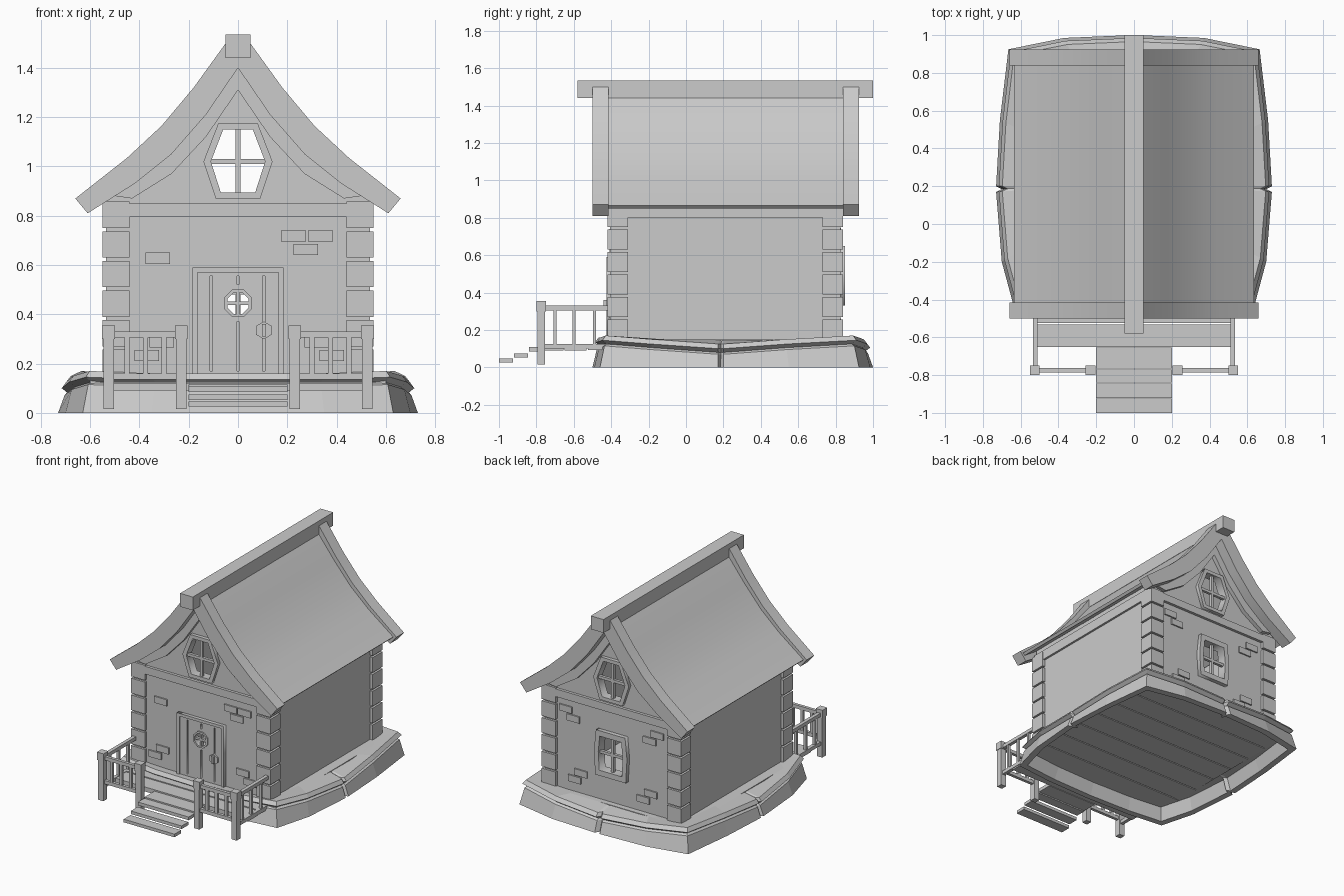
import bpy
import bmesh
import math
from mathutils import Matrix, Vector

default_cube = bpy.data.objects.get("Cube")
if default_cube:
    bpy.data.objects.remove(default_cube, do_unlink=True)

stone = bpy.data.materials.new("plain grey")
stone.use_nodes = True
GREY = (0.6, 0.6, 0.6, 1.0)
stone.diffuse_color = GREY
stone.node_tree.nodes["Principled BSDF"].inputs["Base Color"].default_value = GREY


def finish(name, bm, smooth=False):
    """Turn a bmesh into a named, coloured object."""
    bmesh.ops.remove_doubles(bm, verts=bm.verts, dist=0.0001)
    bmesh.ops.recalc_face_normals(bm, faces=bm.faces)
    mesh = bpy.data.meshes.new(name)
    bm.to_mesh(mesh)
    bm.free()
    mesh.materials.append(stone)
    obj = bpy.data.objects.new(name, mesh)
    bpy.context.collection.objects.link(obj)
    if smooth:
        bpy.ops.object.select_all(action="DESELECT")
        obj.select_set(True)
        bpy.context.view_layer.objects.active = obj
        bpy.ops.object.shade_smooth_by_angle(angle=math.radians(30))
    return obj


def boxes(name, spans, mirror=False):
    """Boxes given as (x0, x1, y0, y1, z0, z1), optionally copied to -x."""
    bm = bmesh.new()
    if mirror:
        spans = spans + [(-s[1], -s[0], *s[2:]) for s in spans]
    for x0, x1, y0, y1, z0, z1 in spans:
        centre = Vector((x0 + x1, y0 + y1, z0 + z1)) / 2
        size = Matrix.Diagonal((x1 - x0, y1 - y0, z1 - z0, 1))
        bmesh.ops.create_cube(bm, size=1, matrix=Matrix.Translation(centre) @ size)
    return finish(name, bm)


def plate(name, outlines, y0, y1, smooth=False):
    """Front-facing outline, with holes, extruded from y0 to y1."""
    curve = bpy.data.curves.new(name, "CURVE")
    curve.dimensions = "2D"
    curve.fill_mode = "BOTH"
    curve.extrude = (y1 - y0) / 2
    for points in outlines:
        spline = curve.splines.new("POLY")
        spline.points.add(len(points) - 1)
        for target, (x, z) in zip(spline.points, points):
            target.co = (x, z, 0, 1)
        spline.use_cyclic_u = True
    temp = bpy.data.objects.new(name + " profile", curve)
    bpy.context.collection.objects.link(temp)
    graph = bpy.context.evaluated_depsgraph_get()
    mesh = bpy.data.meshes.new_from_object(temp.evaluated_get(graph))
    mesh.transform(Matrix.Translation((0, (y0 + y1) / 2, 0)) @ Matrix.Rotation(math.pi / 2, 4, "X"))
    bm = bmesh.new()
    bm.from_mesh(mesh)
    bpy.data.objects.remove(temp)
    bpy.data.curves.remove(curve)
    bpy.data.meshes.remove(mesh)
    return finish(name, bm, smooth)


def mirrored(half):
    """Complete a half outline that starts on the centre line."""
    return [(-x, z) for x, z in reversed(half) if x > 0] + half


def rect(x0, x1, z0, z1):
    return [(x0, z0), (x1, z0), (x1, z1), (x0, z1)]


def ngon(x, z, r, sides):
    turns = [2 * math.pi * (i + 0.5) / sides for i in range(sides)]
    return [(x + r * math.cos(a), z + r * math.sin(a)) for a in turns]


def band(name, outer, inner, y0, y1):
    plate(name, [mirrored(outer) + mirrored(inner)[::-1]], y0, y1, smooth=True)


# Roof: swept slab, heavy verge boards, gable trim and ridge beam
verge_top = [(0, 1.5), (0.05, 1.5), (0.18, 1.32), (0.31, 1.165), (0.45, 1.035), (0.66, 0.87)]
verge_low = [(0, 1.4), (0.13, 1.21), (0.27, 1.05), (0.42, 0.93), (0.61, 0.81)]
slab_top = [(0, 1.49), (0.04, 1.45), (0.17, 1.285), (0.3, 1.135), (0.44, 1.01), (0.635, 0.865)]
slab_low = [(0, 1.44), (0.15, 1.26), (0.285, 1.105), (0.43, 0.98), (0.62, 0.85)]
trim_low = [(0, 1.31), (0.13, 1.12), (0.27, 0.97), (0.43, 0.87), (0.5, 0.88)]
band("roof_slab", slab_top, slab_low, -0.43, 0.85)
for end, y, trim_y in (("front", -0.5, -0.43), ("back", 0.84, 0.82)):
    band(end + "_verge_board", verge_top, verge_low, y, y + 0.085)
    band(end + "_gable_trim", verge_low[:-1] + [(0.5, 0.89)], trim_low, trim_y, trim_y + 0.03)
boxes("ridge_beam", [(-0.05, 0.05, -0.58, 1, 1.44, 1.535)])

# Walls with openings
gable = mirrored([(0, 1.42), (0.13, 1.23), (0.27, 1.07), (0.42, 0.95), (0.5, 0.9), (0.5, 0.12)])
gable_frame = [(-0.08, 1.175), (0.08, 1.175), (0.14, 1.02), (0.09, 0.87), (-0.09, 0.87), (-0.14, 1.02)]
gable_hole = [(-0.06, 1.15), (0.06, 1.15), (0.11, 1.02), (0.07, 0.895), (-0.07, 0.895), (-0.11, 1.02)]
square_frame = [(-0.12, 0.33), (0.12, 0.33), (0.13, 0.5), (0.115, 0.65), (-0.115, 0.65), (-0.13, 0.5)]
square_hole = [(x * 0.74, 0.49 + (z - 0.49) * 0.76) for x, z in square_frame]
door_hole = ngon(0, 0.445, 0.047, 8)
plate("front_wall", [gable, gable_hole, door_hole], -0.4, -0.36)
plate("back_wall", [gable, gable_hole, square_hole], 0.78, 0.82)
boxes("side_walls", [(0.49, 0.53, -0.4, 0.82, 0.12, 0.91)], mirror=True)
boxes("side_wall_beams", [(0.52, 0.545, -0.4, 0.82, 0.8, 0.87)], mirror=True)
boxes("cross_beams", [(-0.45, 0.45, y, y + 0.03, 0.795, 0.85) for y in (-0.42, 0.81)])

# Window frames and glazing bars
for end, y in (("front", -0.425), ("back", 0.8)):
    plate(end + "_gable_window_frame", [gable_frame, gable_hole], y, y + 0.045)
    boxes(end + "_gable_window_bars", [(-0.01, 0.01, y + 0.01, y + 0.03, 0.89, 1.16),
                                       (-0.11, 0.11, y + 0.01, y + 0.03, 1.01, 1.03)])
plate("back_window_frame", [square_frame, square_hole], 0.8, 0.85)
boxes("back_window_bars", [(-0.01, 0.01, 0.81, 0.83, 0.36, 0.62), (-0.1, 0.1, 0.81, 0.83, 0.48, 0.5)])

# Corner posts made of stacked blocks around a recessed core
blocks = []
for y in (-0.42, 0.73):
    blocks.append((0.45, 0.535, y + 0.015, y + 0.095, 0.14, 0.88))
    for i in range(6):
        z = 0.15 + i * 0.12
        blocks.append((0.44, 0.55, y, y + 0.11, z, z + 0.107))
boxes("corner_blocks", blocks, mirror=True)

# Loose bricks showing through the wall faces
front_bricks = [(-0.375, 0.605), (0.175, 0.695), (0.285, 0.695), (0.225, 0.64),
                (0.33, 0.21), (0.27, 0.265), (-0.42, 0.21), (-0.36, 0.265)]
back_bricks = [(0.32, 0.7), (0.26, 0.645), (-0.4, 0.7), (-0.34, 0.645),
               (0.2, 0.27), (0.25, 0.215), (-0.35, 0.27), (-0.29, 0.215)]
boxes("front_bricks", [(x, x + 0.1, -0.41, -0.39, z, z + 0.046) for x, z in front_bricks])
boxes("back_bricks", [(x, x + 0.1, 0.81, 0.83, z, z + 0.046) for x, z in back_bricks])

# Door with plank grooves, round light and handle
grooves = [rect(x - 0.005, x + 0.005, 0.17, 0.555) for x in (-0.108, 0.105)]
grooves += [rect(-0.005, 0.005, 0.17, 0.37), rect(-0.005, 0.005, 0.52, 0.555)]
plate("door", [rect(-0.165, 0.165, 0.15, 0.57), door_hole] + grooves, -0.415, -0.4)
plate("door_frame", [[(-0.185, 0.14), (-0.185, 0.59), (0.185, 0.59), (0.185, 0.14),
                      (0.165, 0.14), (0.165, 0.57), (-0.165, 0.57), (-0.165, 0.14)]], -0.425, -0.39)
plate("door_light_ring", [ngon(0, 0.445, 0.06, 8), door_hole], -0.425, -0.4)
boxes("door_light_bars", [(-0.007, 0.007, -0.42, -0.4, 0.4, 0.49), (-0.05, 0.05, -0.42, -0.4, 0.438, 0.452)])
plate("door_handle_plate", [ngon(0.105, 0.335, 0.036, 6)], -0.425, -0.41)
boxes("door_handle", [(0.097, 0.113, -0.44, -0.42, 0.31, 0.36)])
boxes("door_sill", [(-0.2, 0.2, -0.44, -0.39, 0.13, 0.155)])

# Stone plinth: hollow sloped skirt with a cracked rim; third value lowers the rim
half_outline = [(0, -0.5, 0), (0.35, -0.49, 0), (0.63, -0.46, -0.01), (0.7, -0.2, 0.01),
                (0.73, 0.17, 0.035), (0.7, 0.185, 0.035), (0.73, 0.2, 0.035), (0.71, 0.55, 0.01),
                (0.665, 0.925, -0.01), (0.37, 0.985, 0.01), (0.02, 1, 0.03), (0, 0.97, 0.03)]
outline = half_outline + [(-x, y, d) for x, y, d in reversed(half_outline) if x > 0]
section = [(1, 0, 0), (0.965, 0.105, 1), (0.945, 0.115, 1), (0.98, 0.135, 1), (0.955, 0.16, 1),
           (0.8, 0.15, 0), (0.8, 0.1, 0), (0.9, 0.09, 0), (0.94, 0, 0)]
bm = bmesh.new()
rings = [[bm.verts.new((x * s, 0.22 + (y - 0.22) * s, z - d * dip)) for x, y, d in outline]
         for s, z, dip in section]
for a, b in zip(rings, rings[1:] + rings[:1]):
    for i in range(len(a)):
        j = (i + 1) % len(a)
        bm.faces.new((a[i], a[j], b[j], b[i]))
finish("stone_plinth", bm)

# Floor slab and the planks beneath it
boxes("floor_slab", [(-0.6, 0.6, -0.43, 0.86, 0.11, 0.15)])
boxes("floor_planks", [(-0.6, 0.6, -0.42 + i * 0.183, -0.245 + i * 0.183, 0.09, 0.112) for i in range(7)])

# Porch deck and steps
boxes("porch_deck", [(-0.53, 0.53, -0.525, -0.42, 0.092, 0.125),
                     (-0.53, 0.53, -0.65, -0.532, 0.09, 0.122)])
boxes("steps", [(-0.2, 0.2, -0.765, -0.655, 0.09, 0.115), (-0.2, 0.2, -0.84, -0.77, 0.085, 0.108),
                (-0.2, 0.2, -0.92, -0.845, 0.053, 0.075), (-0.2, 0.2, -1, -0.925, 0.025, 0.047)])

# Porch railings, same on both sides
posts = []
for x in (0.23, 0.525):
    posts += [(x - 0.021, x + 0.021, -0.795, -0.753, 0.015, 0.31),
              (x - 0.026, x + 0.026, -0.8, -0.748, 0.3, 0.355)]
boxes("railing_posts", posts, mirror=True)
rails = []
for z in (0.135, 0.305):
    rails += [(0.24, 0.52, -0.785, -0.763, z, z + 0.025)]
rails += [(0.51, 0.535, -0.77, -0.41, z, z + 0.025) for z in (0.1, 0.305)]
boxes("railing_rails", rails, mirror=True)
bars = [(x - 0.01, x + 0.01, -0.783, -0.765, 0.14, 0.31) for x in (0.3, 0.375, 0.45)]
bars += [(0.513, 0.532, y - 0.008, y + 0.008, 0.11, 0.31) for y in (-0.7, -0.6, -0.49)]
boxes("railing_balusters", bars, mirror=True)
